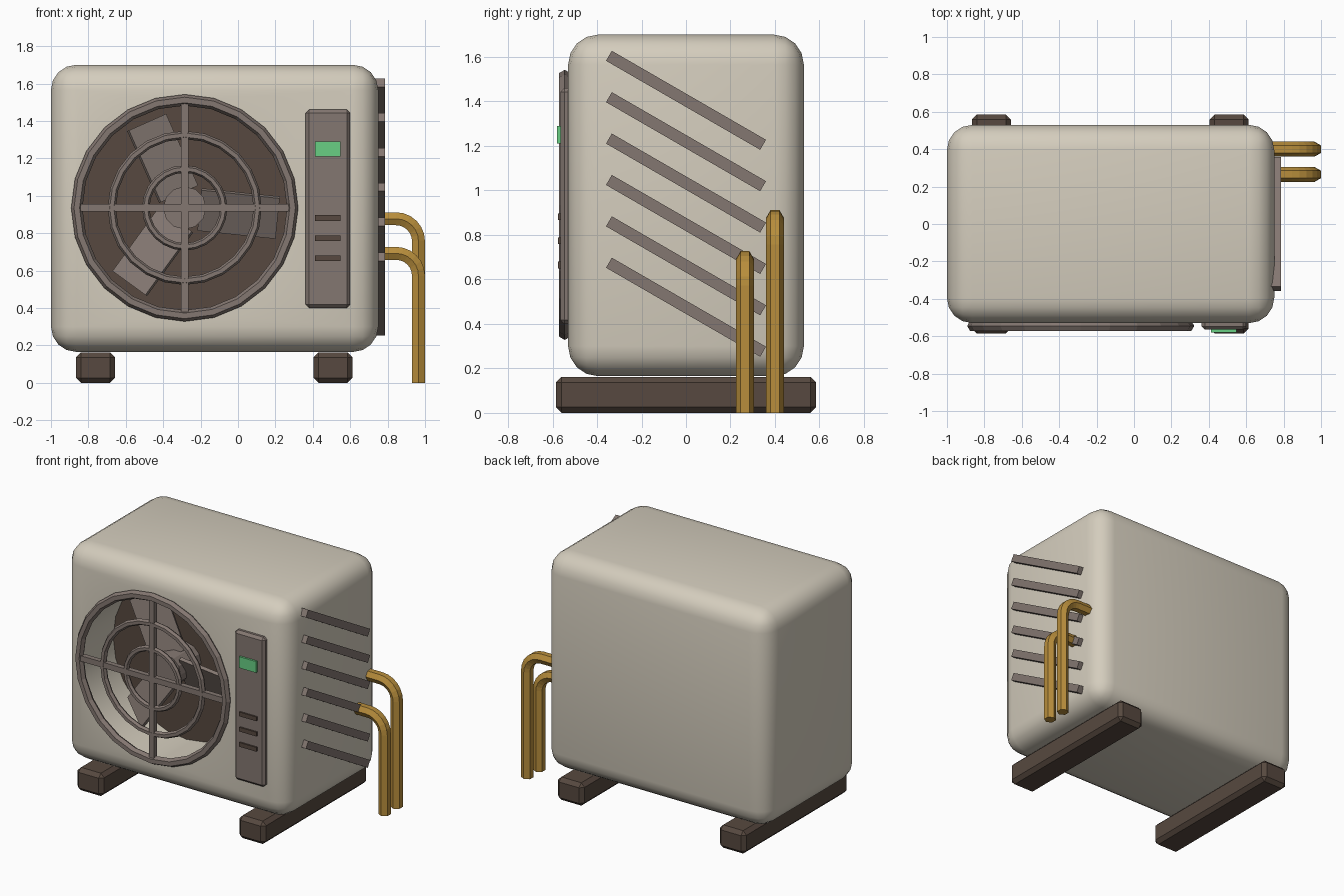
import bpy, bmesh, math
from mathutils import Matrix, Vector

if "Cube" in bpy.data.objects:
    bpy.data.objects.remove(bpy.data.objects["Cube"])


def material(name, r, g, b):
    m = bpy.data.materials.new(name)
    m.use_nodes = True
    m.diffuse_color = (r, g, b, 1)
    node = next(n for n in m.node_tree.nodes if n.type == 'BSDF_PRINCIPLED')
    node.inputs["Base Color"].default_value = (r, g, b, 1)
    return m


CREAM = material("cream", 0.66, 0.61, 0.51)
TAUPE = material("taupe", 0.23, 0.185, 0.165)
DARK = material("dark brown", 0.095, 0.066, 0.05)
BRASS = material("brass", 0.48, 0.27, 0.045)
GREEN = material("green", 0.14, 0.62, 0.23)


def add_object(name, bm, mat):
    bmesh.ops.recalc_face_normals(bm, faces=bm.faces)
    mesh = bpy.data.meshes.new(name)
    bm.to_mesh(mesh)
    bm.free()
    obj = bpy.data.objects.new(name, mesh)
    bpy.context.collection.objects.link(obj)
    mesh.materials.append(mat)
    return obj


def box(name, x, y, z, mat, bevel=0, segments=1):
    """Box from (min, max) pairs, with an optional bevel."""
    bm = bmesh.new()
    centre = Vector([(a + b) / 2 for a, b in (x, y, z)])
    size = Matrix.Diagonal([b - a for a, b in (x, y, z)] + [1])
    bmesh.ops.create_cube(bm, size=1, matrix=Matrix.Translation(centre) @ size)
    if bevel:
        bmesh.ops.bevel(bm, geom=bm.edges[:], offset=bevel, segments=segments,
                        profile=0.5, affect='EDGES')
    return add_object(name, bm, mat)


def front_cylinder(name, radius, y0, y1, sides, mat):
    """Cylinder along y, centred on the fan axis."""
    bm = bmesh.new()
    place = (Matrix.Translation((FAN_X, (y0 + y1) / 2, FAN_Z))
             @ Matrix.Rotation(math.pi / 2, 4, 'X'))
    bmesh.ops.create_cone(bm, cap_ends=True, segments=sides, radius1=radius,
                          radius2=radius, depth=y1 - y0, matrix=place)
    return add_object(name, bm, mat)


FAN_X, FAN_Z, FLOOR_Y, GRILLE_Y = -0.285, 0.935, -0.17, -0.545

# Rounded housing with a round fan recess
housing = box("housing", (-1, 0.75), (-0.53, 0.53), (0.165, 1.7), CREAM, 0.135, 4)
cutter = front_cylinder("recess_cutter", 0.575, -0.8, FLOOR_Y, 24, CREAM)
cut = housing.modifiers.new("recess", 'BOOLEAN')
cut.operation, cut.solver, cut.object = 'DIFFERENCE', 'EXACT', cutter
bpy.context.view_layer.objects.active = housing
housing.select_set(True)
bpy.ops.object.modifier_apply(modifier="recess")
cutter.hide_render = True
cutter.hide_set(True)
bpy.data.objects.remove(cutter)
bpy.ops.object.shade_smooth_by_angle(angle=math.radians(35))
housing.data.materials.append(DARK)
for face in housing.data.polygons:
    at_floor = abs(face.center.y - FLOOR_Y) < 0.01 and face.normal.y < -0.9
    face.material_index = 1 if at_floor else 0

# Fan hub and three pitched blades
front_cylinder("fan_hub", 0.115, -0.40, FLOOR_Y, 12, TAUPE)
for i in range(3):
    bm = bmesh.new()
    place = (Matrix.Translation((FAN_X, -0.32, FAN_Z))
             @ Matrix.Rotation(-math.radians(-6 + 120 * i), 4, 'Y')
             @ Matrix.Translation((0.29, 0, 0))
             @ Matrix.Rotation(math.radians(25), 4, 'X')
             @ Matrix.Diagonal((0.42, 0.025, 0.24, 1)))
    bmesh.ops.create_cube(bm, size=1, matrix=place)
    add_object(f"fan_blade_{i + 1}", bm, TAUPE)

# Grille rings and crossbars
for name, radius, thick in (("outer", 0.577, 0.03), ("middle", 0.39, 0.022),
                            ("inner", 0.208, 0.02)):
    bpy.ops.mesh.primitive_torus_add(
        major_segments=24, minor_segments=6, major_radius=radius, minor_radius=thick,
        location=(FAN_X, GRILLE_Y, FAN_Z), rotation=(math.pi / 2, 0, 0))
    ring = bpy.context.object
    ring.name = f"grille_{name}_ring"
    ring.data.materials.append(TAUPE)
bar_y = (GRILLE_Y - 0.018, GRILLE_Y + 0.018)
box("grille_crossbar", (FAN_X - 0.575, FAN_X + 0.575), bar_y,
    (FAN_Z - 0.02, FAN_Z + 0.02), TAUPE)
box("grille_upright", (FAN_X - 0.02, FAN_X + 0.02), bar_y,
    (FAN_Z - 0.575, FAN_Z + 0.575), TAUPE)

# Control panel with display and buttons
box("control_panel", (0.362, 0.6), (-0.565, -0.5), (0.4, 1.46), TAUPE, 0.018)
box("display", (0.412, 0.547), (-0.579, -0.56), (1.21, 1.29), GREEN)
for i in range(3):
    z = 0.665 + 0.108 * i
    box(f"button_{i + 1}", (0.412, 0.547), (-0.576, -0.56), (z - 0.015, z + 0.015), DARK)

# Slanted vent slats on the side
for i in range(6):
    bm = bmesh.new()
    place = (Matrix.Translation((0.755, 0, 1.405 - 0.186 * i))
             @ Matrix.Rotation(-math.radians(30), 4, 'X')
             @ Matrix.Diagonal((0.06, 0.8, 0.052, 1)))
    bmesh.ops.create_cube(bm, size=1, matrix=place)
    add_object(f"vent_slat_{i + 1}", bm, TAUPE)

# Support feet
for name, x in (("right_foot", -0.762), ("left_foot", 0.508)):
    box(name, (x - 0.104, x + 0.104), (-0.585, 0.585), (0, 0.162), DARK, 0.026)


def pipe(name, y, z, bend=0.12, radius=0.04, x=0.965):
    """Six-sided pipe leaving the housing and bending down to the ground."""
    path = [(0.7, z, 0)]
    for k in range(7):
        a = k / 6 * math.pi / 2
        path.append((x - bend + bend * math.sin(a), z - bend + bend * math.cos(a), a))
    path.append((x, 0, math.pi / 2))
    bm = bmesh.new()
    rings = []
    for px, pz, a in path:
        ring = []
        for k in range(6):
            t = k * math.pi / 3
            out = radius * math.sin(t)
            ring.append(bm.verts.new((px + out * math.sin(a), y + radius * math.cos(t),
                                      pz + out * math.cos(a))))
        rings.append(ring)
    for r0, r1 in zip(rings, rings[1:]):
        for k in range(6):
            n = (k + 1) % 6
            bm.faces.new((r0[k], r0[n], r1[n], r1[k]))
    bm.faces.new(rings[0])
    bm.faces.new(rings[-1])
    add_object(name, bm, BRASS)


# Refrigerant pipes
pipe("tall_pipe", 0.4, 0.877)
pipe("short_pipe", 0.265, 0.692)
